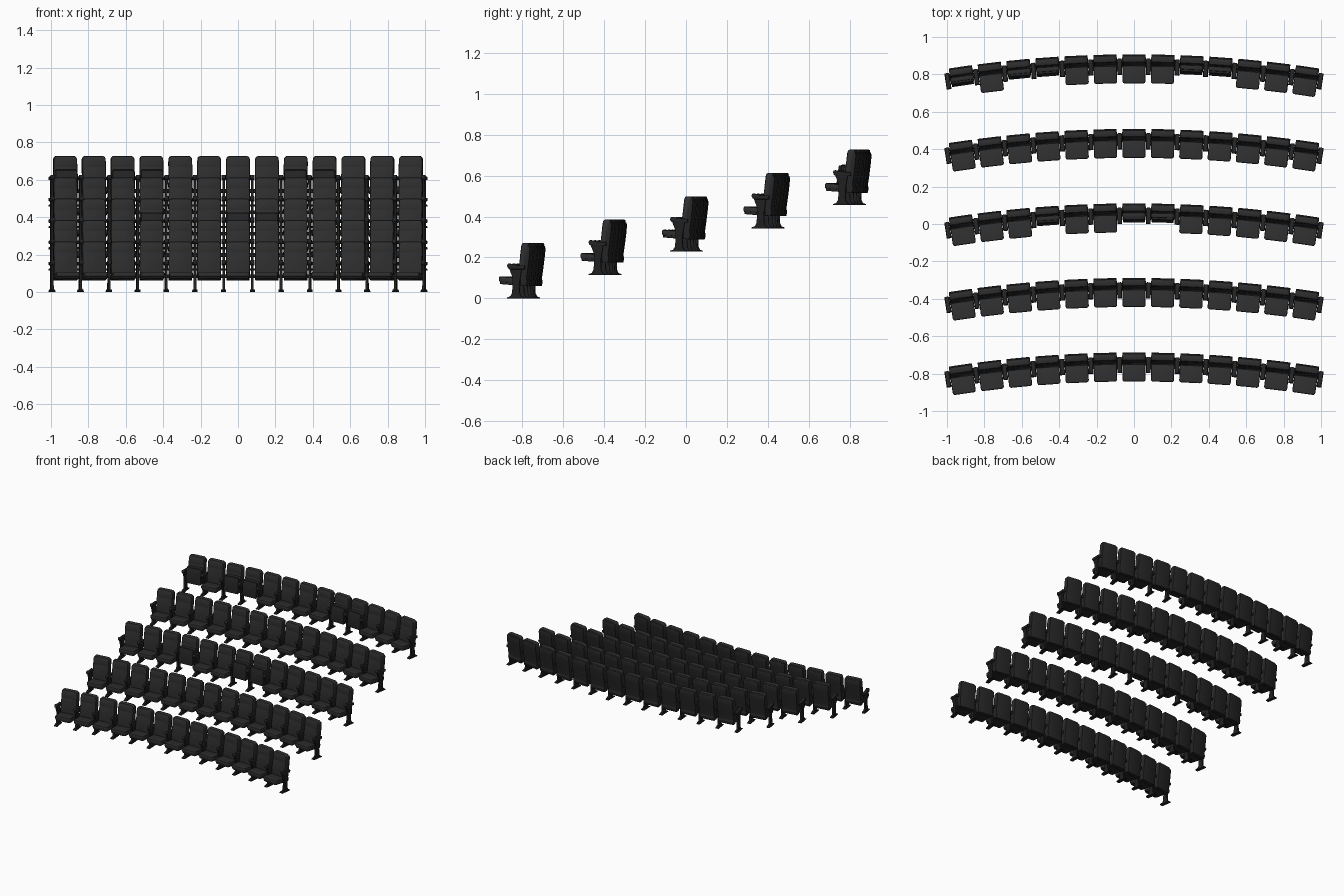
import bpy, bmesh, math
from mathutils import Vector

if "Cube" in bpy.data.objects:
    bpy.data.objects.remove(bpy.data.objects["Cube"])

ROWS, SEATS = 5, 13
ROW_STEP, ROW_RISE = 0.3985, 0.114
RADIUS, STEP = 6.4, 0.1431 / 6
FOLDED = {2: {3, 6, 7}, 4: {0, 2, 3, 8, 9}}   # tipped-up seats by row


def material(name, v):
    m = bpy.data.materials.new(name)
    m.diffuse_color = (v, v, v, 1)
    m.use_nodes = True
    m.node_tree.nodes["Principled BSDF"].inputs["Base Color"].default_value = m.diffuse_color
    return m


FABRIC = material("charcoal_fabric", 0.028)
PLASTIC = material("black_plastic", 0.018)
METAL = material("dark_metal", 0.014)


def finish(bm, name, mat):
    bmesh.ops.recalc_face_normals(bm, faces=bm.faces)
    me = bpy.data.meshes.new(name)
    bm.to_mesh(me)
    bm.free()
    me.materials.append(mat)
    me.shade_smooth()
    me.set_sharp_from_angle(angle=math.radians(35))
    return me


def soft_bevel(bm, width, segs):
    edges = [e for e in bm.edges if e.calc_face_angle(0) > 0.6]
    if width:
        bmesh.ops.bevel(bm, geom=edges, offset=width, segments=segs, profile=0.5, affect='EDGES')


def pad(name, mat, half, y0, y1, z0, z1, corner=0.0, bevel=0.006, lean=0.0, tilt=0.0, axis='z', bottom=False):
    """Rounded box; corner rounds the upper (or front) corners, lean shears y by z, tilt z by y."""
    bm = bmesh.new()
    bmesh.ops.create_cube(bm, size=1)
    for v in bm.verts:
        v.co = Vector((v.co.x * 2 * half, y0 + (v.co.y + .5) * (y1 - y0), z0 + (v.co.z + .5) * (z1 - z0)))
    if corner:
        def pick(e):
            a, b = e.verts[0].co, e.verts[1].co
            if axis == 'z':
                return abs(a.y - b.y) > 1e-5 and (bottom or a.z > (z0 + z1) / 2)
            return abs(a.z - b.z) > 1e-5 and a.y < (y0 + y1) / 2
        bmesh.ops.bevel(bm, geom=[e for e in bm.edges if pick(e)], offset=corner,
                        segments=4, profile=0.5, affect='EDGES')
    soft_bevel(bm, bevel, 2)
    for v in bm.verts:
        y, z = v.co.y, v.co.z
        v.co.y += lean * (z - 0.07)
        v.co.z -= tilt * (y - y0)
    return finish(bm, name, mat)


def plate(name, mat, profile, half, bevel=0.0):
    """Side profile (y, z) extruded across x."""
    bm = bmesh.new()
    f = bm.faces.new([bm.verts.new((-half, y, z)) for y, z in profile])
    r = bmesh.ops.extrude_face_region(bm, geom=[f])
    for v in r["geom"]:
        if isinstance(v, bmesh.types.BMVert):
            v.co.x = half
    bmesh.ops.recalc_face_normals(bm, faces=bm.faces)
    soft_bevel(bm, bevel, 2)
    return finish(bm, name, mat)


LEAN = 0.125
# backrest: upholstered front, headrest bulge and moulded rear shell
back = [
    pad("backrest_pad", FABRIC, 0.064, 0.043, 0.070, 0.072, 0.262, 0.020, 0.008, LEAN),
    pad("headrest", FABRIC, 0.063, 0.042, 0.080, 0.205, 0.271, 0.018, 0.009, LEAN),
    plate("rear_shell", PLASTIC, [(0.060, 0.062), (0.092, 0.060), (0.097, 0.085), (0.092, 0.095),
                                  (0.100, 0.150), (0.108, 0.215), (0.110, 0.245),
                                  (0.106, 0.258), (0.085, 0.258)], 0.0625, 0.003),
    pad("hinge_bar", METAL, 0.074, 0.040, 0.062, 0.074, 0.094, 0, 0.003),
]
# cushion lowered, with the pan below it
open_seat = [
    pad("seat_cushion", FABRIC, 0.062, -0.045, 0.055, 0.080, 0.108, 0.012, 0.007, 0, 0.08, 'y'),
    pad("seat_pan", PLASTIC, 0.059, -0.041, 0.060, 0.070, 0.084, 0.012, 0.003, 0, 0.08, 'y'),
]
# cushion tipped up against the backrest
folded_seat = [
    pad("folded_cushion", FABRIC, 0.062, 0.018, 0.044, 0.075, 0.198, 0.012, 0.007, LEAN),
    pad("folded_pan", PLASTIC, 0.059, 0.008, 0.021, 0.075, 0.194, 0.012, 0.003, LEAN),
]
# standard: foot, upright panel and armrest
stand = [
    plate("foot", METAL, [(0.0, 0.0), (0.083, 0.0), (0.082, 0.005), (0.062, 0.012),
                          (0.022, 0.012), (0.001, 0.005)], 0.013),
    plate("upright", METAL, [(0.014, 0.008), (0.070, 0.008), (0.062, 0.025), (0.060, 0.07), (0.072, 0.146),
                             (0.010, 0.146), (0.026, 0.105), (0.028, 0.07), (0.024, 0.025)], 0.007),
    plate("armrest", PLASTIC, [(0.0, 0.158), (0.005, 0.147), (0.020, 0.142), (0.085, 0.142),
                               (0.088, 0.160), (0.040, 0.163), (0.010, 0.171), (0.002, 0.168)],
          0.0115, 0.003),
]


def place(meshes, row, slot):
    a = (slot - (SEATS - 1) / 2) * STEP
    for me in meshes:
        ob = bpy.data.objects.new(me.name, me)
        ob.location = (RADIUS * math.sin(a), (row - 2) * ROW_STEP - RADIUS * (1 - math.cos(a)),
                       row * ROW_RISE)
        ob.rotation_euler.z = -a
        bpy.context.collection.objects.link(ob)


# curved, stepped rows
for row in range(ROWS):
    for i in range(SEATS):
        place(back, row, i)
        place(folded_seat if i in FOLDED.get(row, ()) else open_seat, row, i)
    for i in range(SEATS + 1):
        place(stand, row, i - 0.5)
